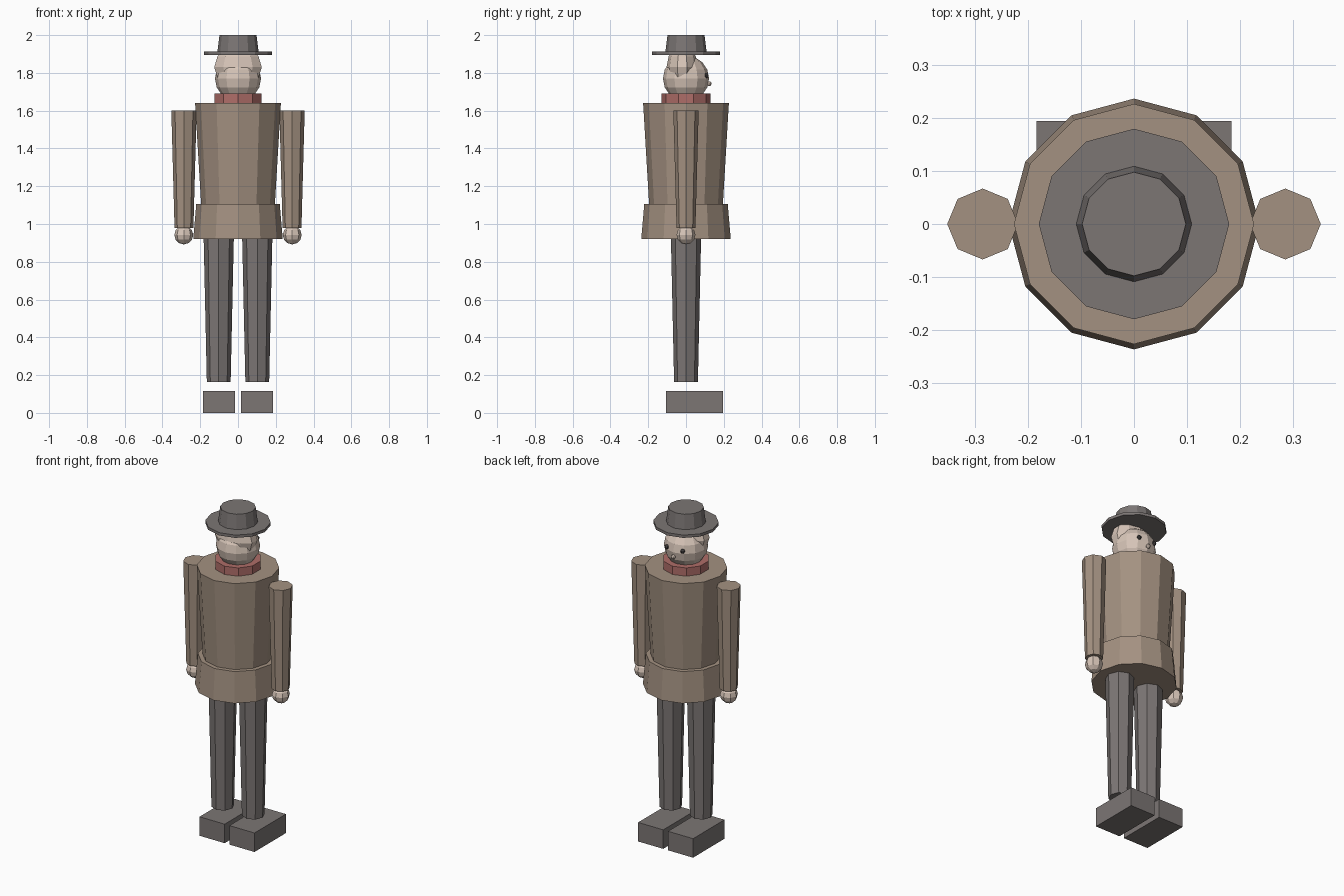
import bpy, bmesh
from mathutils import Matrix

if "Cube" in bpy.data.objects:
    bpy.data.objects.remove(bpy.data.objects["Cube"])


def mat(name, rgb):
    m = bpy.data.materials.new(name)
    m.diffuse_color = (*rgb, 1)
    m.use_nodes = True
    m.node_tree.nodes["Principled BSDF"].inputs["Base Color"].default_value = m.diffuse_color
    return m


GREY = mat("dark_grey", (0.20, 0.18, 0.175))
COAT = mat("coat_brown", (0.37, 0.285, 0.22))
SKIN = mat("skin", (0.68, 0.56, 0.48))
SCARF = mat("scarf_red", (0.43, 0.155, 0.14))
EYE = mat("eye_dark", (0.05, 0.045, 0.045))


def finish(name, bm, material):
    me = bpy.data.meshes.new(name)
    bm.to_mesh(me)
    bm.free()
    me.materials.append(material)
    ob = bpy.data.objects.new(name, me)
    bpy.context.collection.objects.link(ob)
    return ob


def cone(name, material, sides, x, z0, z1, r0, r1):
    """Capped tapered column from z0 (radius r0) to z1 (radius r1)."""
    bm = bmesh.new()
    bmesh.ops.create_cone(bm, cap_ends=True, segments=sides, radius1=r0, radius2=r1,
                          depth=z1 - z0, matrix=Matrix.Translation((x, 0, (z0 + z1) / 2)))
    return finish(name, bm, material)


def ball(name, material, loc, size, segs=8, rings=6):
    bm = bmesh.new()
    bmesh.ops.create_uvsphere(bm, u_segments=segs, v_segments=rings, radius=1,
                              matrix=Matrix.Translation(loc) @ Matrix.Diagonal((*size, 1)))
    return finish(name, bm, material)


def box(name, material, loc, size):
    bm = bmesh.new()
    bmesh.ops.create_cube(bm, size=1,
                          matrix=Matrix.Translation(loc) @ Matrix.Diagonal((*size, 1)))
    return finish(name, bm, material)


# Hat
cone("hat_crown", GREY, 12, 0, 1.905, 2.0, 0.11, 0.098)
cone("hat_brim", GREY, 12, 0, 1.895, 1.912, 0.18, 0.18)

# Head, hair and face (face looks towards +y)
ball("head", SKIN, (0, 0, 1.77), (0.122, 0.122, 0.122), 12, 8)
ball("hair", SKIN, (0, -0.02, 1.83), (0.132, 0.083, 0.115), 10, 6)
ball("nose", SKIN, (0, 0.122, 1.743), (0.013, 0.013, 0.013))

# Scarf and coat
cone("scarf", SCARF, 10, 0, 1.63, 1.69, 0.13, 0.13)
cone("coat_body", COAT, 12, 0, 1.10, 1.64, 0.195, 0.227)
cone("coat_skirt", COAT, 12, 0, 0.92, 1.105, 0.237, 0.221)

# Paired parts
for side, s in (("left", -1), ("right", 1)):
    ball(side + "_eye", EYE, (s * 0.053, 0.107, 1.785), (0.013, 0.013, 0.013))
    cone(side + "_arm", COAT, 8, s * 0.286, 0.98, 1.60, 0.05, 0.067)
    ball(side + "_hand", SKIN, (s * 0.287, 0, 0.942), (0.05, 0.05, 0.05))
    cone(side + "_leg", GREY, 8, s * 0.102, 0.163, 0.93, 0.063, 0.08)
    box(side + "_shoe", GREY, (s * 0.1, 0.045, 0.0575), (0.168, 0.30, 0.115))
